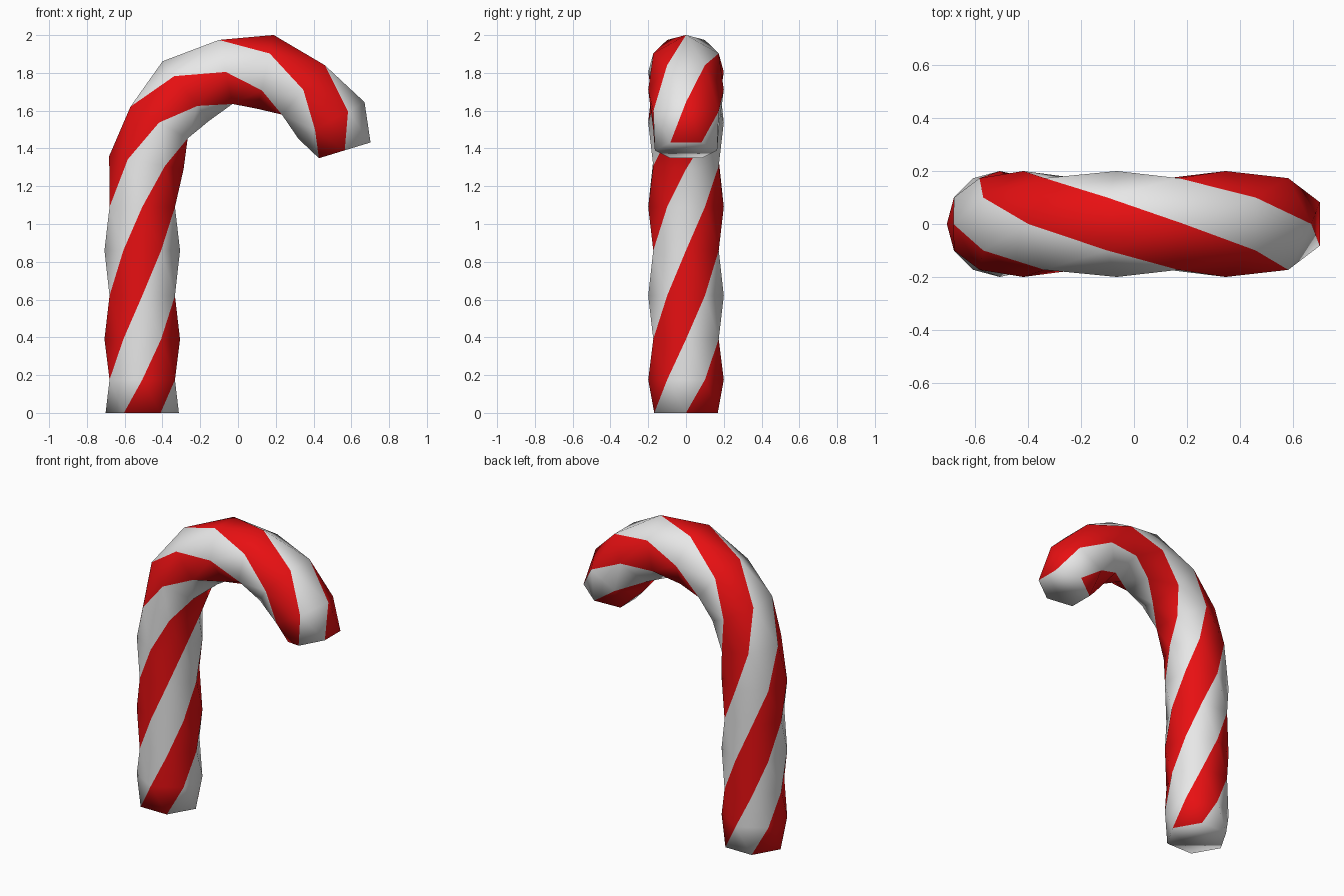
import bpy, bmesh
from math import sin, cos, radians
from mathutils import Vector

if "Cube" in bpy.data.objects:
    bpy.data.objects.remove(bpy.data.objects["Cube"], do_unlink=True)


def material(name, rgb):
    mat = bpy.data.materials.new(name)
    mat.use_nodes = True
    mat.diffuse_color = (*rgb, 1)
    mat.node_tree.nodes["Principled BSDF"].inputs["Base Color"].default_value = (*rgb, 1)
    return mat


SIDES = 6
TWIST = 30      # degrees of twist per ring
RADIUS = 0.2

# Cane spine: x, z, lean from vertical in degrees
spine = [(-0.507, z, 0) for z in (0, 0.175, 0.39, 0.62, 0.86, 1.09)]
spine += [(-0.485, 1.325, 10), (-0.418, 1.537, 29), (-0.276, 1.704, 52),
          (-0.065, 1.805, 78), (0.147, 1.805, 102), (0.346, 1.71, 131),
          (0.495, 1.548, 151), (0.565, 1.39, 163)]
last = len(spine) - 1

# Twisted hexagonal rings along the spine, slightly narrower at the ends
bm = bmesh.new()
rings = []
for k, (x, z, lean) in enumerate(spine):
    radius = {0: 0.194, last: 0.165}.get(k, RADIUS)
    lean = radians(lean)
    inward = Vector((cos(lean), 0, -sin(lean)))
    side = Vector((0, 1, 0))
    ring = []
    for j in range(SIDES):
        t = radians(j * 360 / SIDES + k * TWIST)
        ring.append(bm.verts.new(Vector((x, 0, z)) + radius * (cos(t) * inward + sin(t) * side)))
    rings.append(ring)

# Alternating red and white stripes, split along the convex diagonal
for low, high in zip(rings, rings[1:]):
    for j in range(SIDES):
        n = (j + 1) % SIDES
        for tri in ((low[j], low[n], high[j]), (low[n], high[n], high[j])):
            bm.faces.new(tri).material_index = 1 - j % 2

# White end caps
bm.faces.new(rings[0][::-1])
bm.faces.new(rings[-1])
for face in bm.faces:
    face.smooth = True

mesh = bpy.data.meshes.new("striped_cane")
bm.to_mesh(mesh)
bm.free()
mesh.materials.append(material("sugar_white", (0.8, 0.8, 0.8)))
mesh.materials.append(material("stripe_red", (0.8, 0.005, 0.006)))
cane = bpy.data.objects.new("striped_cane", mesh)
bpy.context.collection.objects.link(cane)
